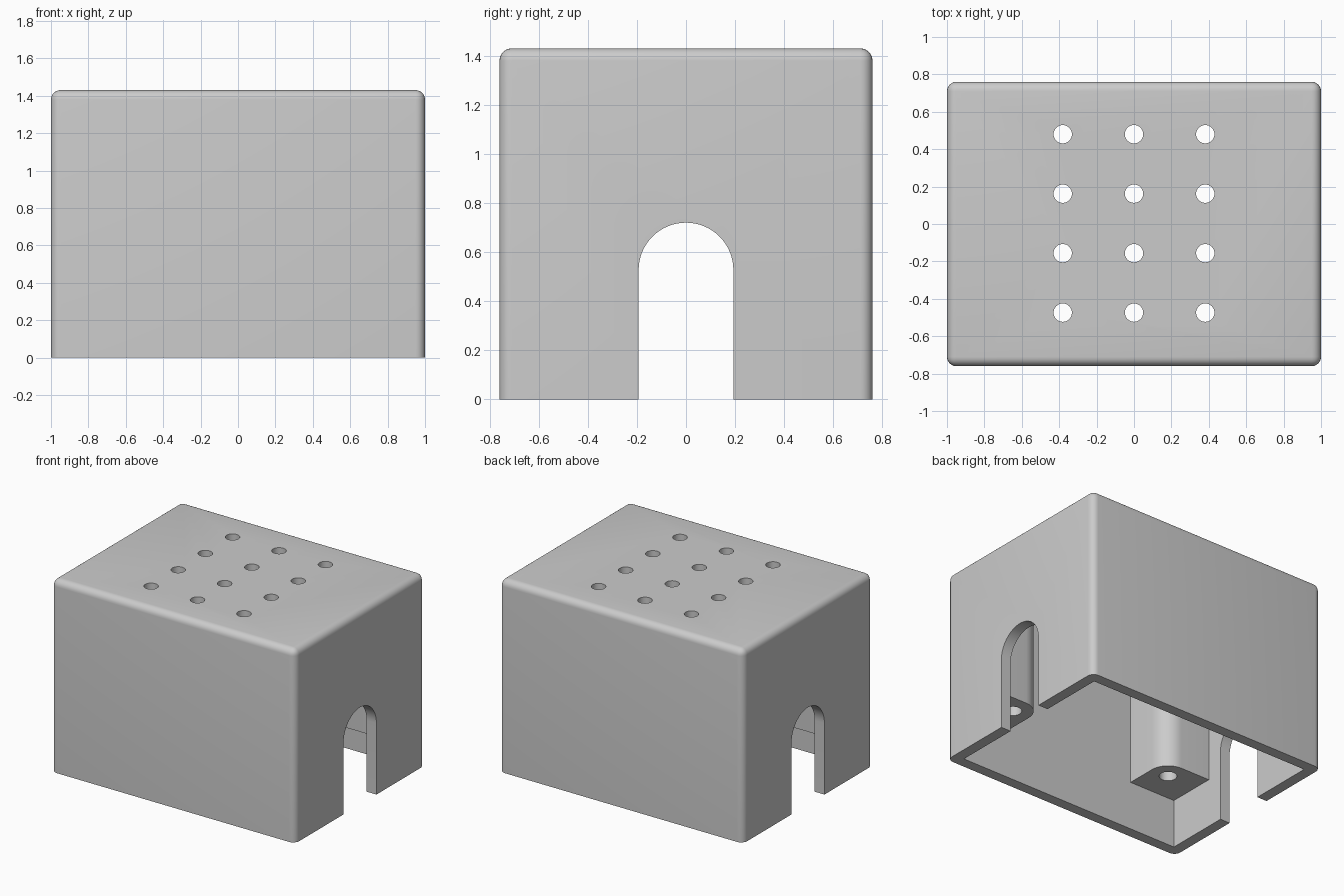
import bpy, bmesh
from math import pi, cos, sin
from mathutils import Vector

if "Cube" in bpy.data.objects:
    bpy.data.objects.remove(bpy.data.objects["Cube"], do_unlink=True)

# Overall sizes
LENGTH, WIDTH, HEIGHT = 2.0, 1.52, 1.43
WALL = 0.08
FILLET = 0.05
POST_Z = 0.36

grey = bpy.data.materials.new("light grey plastic")
grey.use_nodes = True
colour = (0.6, 0.6, 0.6, 1)
grey.diffuse_color = colour
grey.node_tree.nodes["Principled BSDF"].inputs["Base Color"].default_value = colour


def finish(name, bm):
    bmesh.ops.recalc_face_normals(bm, faces=bm.faces)
    mesh = bpy.data.meshes.new(name)
    bm.to_mesh(mesh)
    bm.free()
    mesh.materials.append(grey)
    obj = bpy.data.objects.new(name, mesh)
    bpy.context.collection.objects.link(obj)
    return obj


def prism(name, profile, offset):
    """Extrude a closed outline along an offset."""
    bm = bmesh.new()
    face = bm.faces.new([bm.verts.new(p) for p in profile])
    out = bmesh.ops.extrude_face_region(bm, geom=[face])
    moved = [v for v in out["geom"] if isinstance(v, bmesh.types.BMVert)]
    bmesh.ops.translate(bm, verts=moved, vec=Vector(offset))
    return finish(name, bm)


def box_mesh(x, y, z0, z1):
    bm = bmesh.new()
    bmesh.ops.create_cube(bm, size=1)
    for v in bm.verts:
        v.co = (v.co.x * x, v.co.y * y, z1 if v.co.z > 0 else z0)
    return bm


def drill(name, x, y, z0, z1, radius):
    steps = 32
    ring = [(x + radius * cos(2 * pi * i / steps),
             y + radius * sin(2 * pi * i / steps), z0) for i in range(steps)]
    return prism(name, ring, (0, 0, z1 - z0))


def cut(target, cutter):
    """Subtract the cutter, then discard it."""
    cutter.hide_render = True
    mod = target.modifiers.new("cut", "BOOLEAN")
    mod.operation = "DIFFERENCE"
    mod.solver = "EXACT"
    mod.object = cutter
    bpy.context.view_layer.objects.active = target
    bpy.ops.object.modifier_apply(modifier=mod.name)
    bpy.data.objects.remove(cutter, do_unlink=True)


def smooth(obj):
    bpy.ops.object.select_all(action="DESELECT")
    obj.select_set(True)
    bpy.context.view_layer.objects.active = obj
    bpy.ops.object.shade_smooth_by_angle(angle=0.5)


# Enclosure: every edge rounded except around the open base
bm = box_mesh(LENGTH, WIDTH, 0, HEIGHT)
edges = [e for e in bm.edges if any(v.co.z > 0.1 for v in e.verts)]
bmesh.ops.bevel(bm, geom=edges, offset=FILLET, segments=6, profile=0.5, affect="EDGES")
enclosure = finish("enclosure", bm)
cut(enclosure, finish("cavity", box_mesh(LENGTH - 2 * WALL, WIDTH - 2 * WALL,
                                         -0.1, HEIGHT - WALL)))

# Arched cable slots through both end walls
r, spring = 0.193, 0.527
arch = [(-1.2, -r, -0.2), (-1.2, r, -0.2)]
arch += [(-1.2, r * cos(pi * i / 32), spring + r * sin(pi * i / 32)) for i in range(33)]
cut(enclosure, prism("slot", arch, (2.4, 0, 0)))

# Grid of vent holes in the top
for col in range(3):
    for row in range(4):
        cut(enclosure, drill("vent", (col - 1) * 0.381, (row - 1.5) * 0.318 + 0.003,
                             HEIGHT - 0.2, HEIGHT + 0.1, 0.049))
smooth(enclosure)

# Corner screw posts, rounded on the inward corner, sunk into walls and top
x_out, y_out = LENGTH / 2 - WALL + 0.03, WIDTH / 2 - WALL + 0.03
x_in, y_in, rad = 0.54, 0.315, 0.14
for sx, side in ((1, "left"), (-1, "right")):
    for sy, end in ((-1, "front"), (1, "back")):
        outline = [(x_in, y_out), (x_out, y_out), (x_out, y_in)]
        outline += [(x_in + rad - rad * sin(a), y_in + rad - rad * cos(a))
                    for a in (pi / 2 * i / 10 for i in range(11))]
        post = prism(f"{end}_{side}_screw_post",
                     [(sx * x, sy * y, POST_Z) for x, y in outline],
                     (0, 0, HEIGHT - 0.03 - POST_Z))
        cut(post, drill("pilot", sx * 0.68, sy * 0.455, POST_Z - 0.1, 1.0, 0.06))
        smooth(post)
